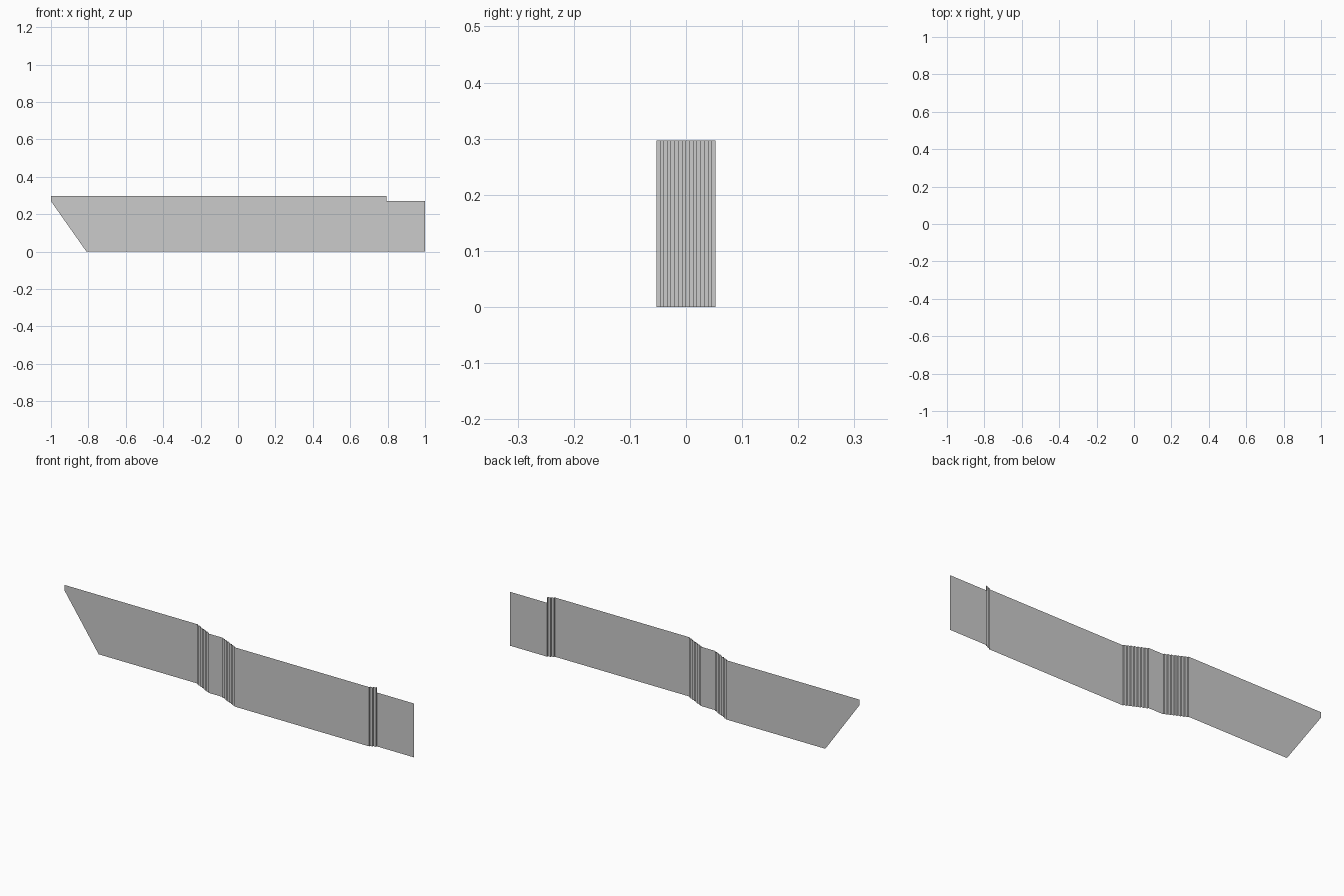
import bpy, bmesh

if "Cube" in bpy.data.objects:
    bpy.data.objects.remove(bpy.data.objects["Cube"])

TOP, LOW = 0.297, 0.27
STEP_Y = 0.106 / 16


def stairs(path, x0, x1, count, direction):
    """Append a stepped jog between x0 and x1 to a plan path."""
    y = path[-1][1]
    run = (x1 - x0) / (count - 1)
    for i in range(count):
        x = x0 + i * run
        path.append((x, y))
        y += direction * STEP_Y
        path.append((x, y))


# Plan path of the full-height wall: three straights joined by stepped jogs
path = [(-0.81, 0.053)]
stairs(path, -0.26, -0.165, 8, -1)
stairs(path, -0.08, 0.017, 8, -1)
stairs(path, 0.765, 0.793, 3, 1)

bm = bmesh.new()


def column(x, y, top):
    return bm.verts.new((x, y, 0)), bm.verts.new((x, y, top))


# Slanted left end
y0 = path[0][1]
tip_low = bm.verts.new((-1, y0, LOW))
tip_top = bm.verts.new((-1, y0, TOP))
cols = [column(x, y, TOP) for x, y in path]
bm.faces.new((tip_low, cols[0][0], cols[0][1], tip_top))

# Wall panels along the path
for a, b in zip(cols, cols[1:]):
    bm.faces.new((a[0], b[0], b[1], a[1]))

# Lower right end panel
xe, ye = path[-1]
end = column(1, ye, LOW)
notch = bm.verts.new((xe, ye, LOW))
bm.faces.new((cols[-1][0], end[0], end[1], notch))

mesh = bpy.data.meshes.new("wall_sheet")
bm.to_mesh(mesh)
bm.free()
wall = bpy.data.objects.new("wall_sheet", mesh)
bpy.context.collection.objects.link(wall)
